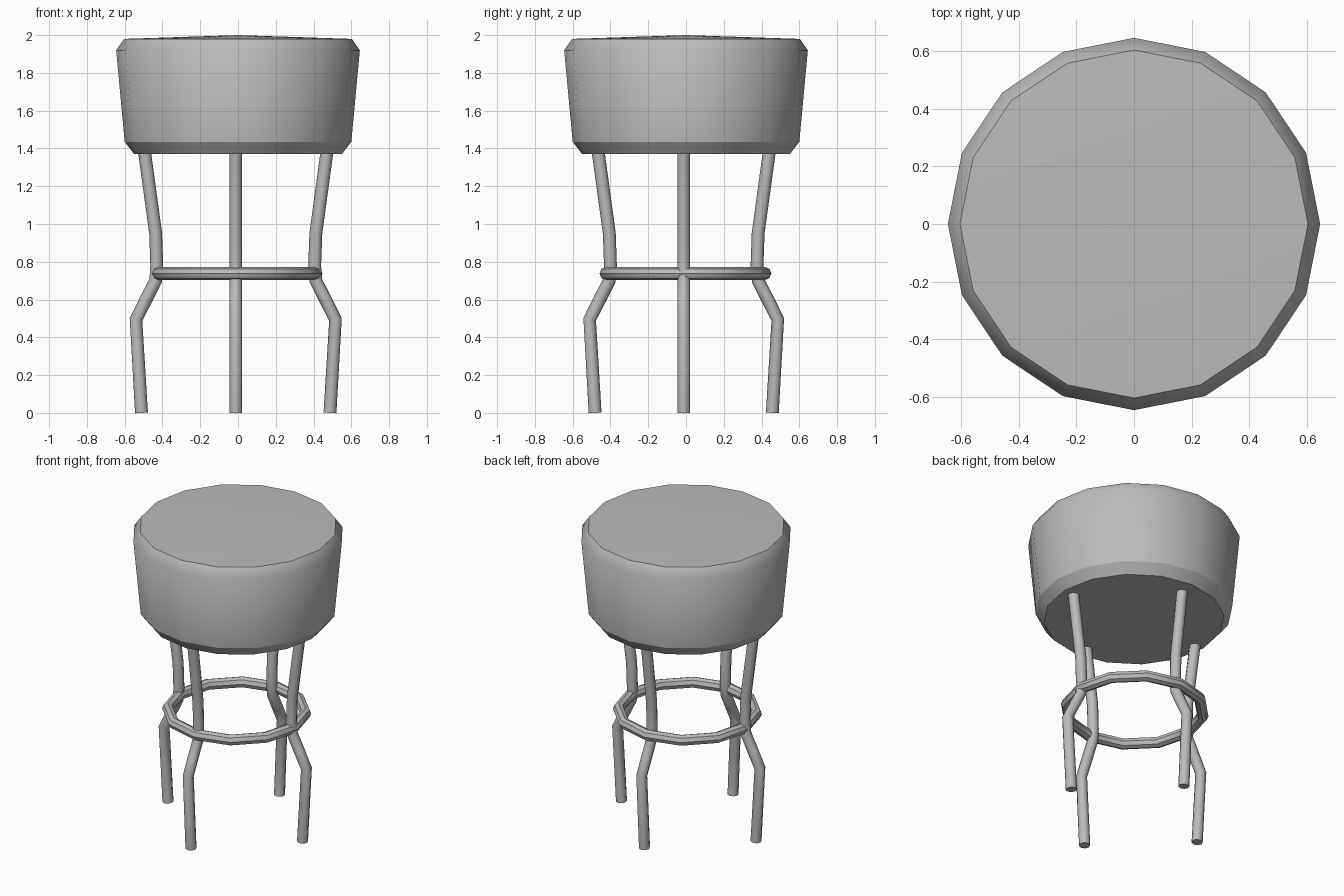
import bpy, bmesh
from math import sin, cos, pi, radians

if "Cube" in bpy.data.objects:
    bpy.data.objects.remove(bpy.data.objects["Cube"])

grey = bpy.data.materials.new("plain_grey")
grey.use_nodes = True
grey.diffuse_color = (0.5, 0.5, 0.5, 1)
grey.node_tree.nodes["Principled BSDF"].inputs["Base Color"].default_value = (0.5, 0.5, 0.5, 1)


def link(name, data):
    obj = bpy.data.objects.new(name, data)
    bpy.context.collection.objects.link(obj)
    data.materials.append(grey)
    return obj


def select(obj):
    bpy.ops.object.select_all(action='DESELECT')
    obj.select_set(True)
    bpy.context.view_layer.objects.active = obj


# Round cushion: a 16-sided lathe with a slightly raised crown
def build_seat():
    bm = bmesh.new()
    profile = [(0.55, 1.37), (0.60, 1.435), (0.645, 1.92), (0.603, 1.98)]
    n = 16
    rings = [[bm.verts.new((r * cos(2 * pi * i / n), r * sin(2 * pi * i / n), z))
              for i in range(n)] for r, z in profile]
    for low, high in zip(rings, rings[1:]):
        for i in range(n):
            j = (i + 1) % n
            bm.faces.new((low[i], low[j], high[j], high[i]))
    bm.faces.new(rings[0][::-1])
    crown = bm.verts.new((0, 0, 2))
    for i in range(n):
        bm.faces.new((rings[-1][i], rings[-1][(i + 1) % n], crown))
    for f in bm.faces:
        f.smooth = True
    # Creases round the base, the lower band and the crown
    for ring in (rings[0], rings[1], rings[3]):
        for i in range(n):
            bm.edges.get((ring[i], ring[(i + 1) % n])).smooth = False
    mesh = bpy.data.meshes.new("seat")
    bm.to_mesh(mesh)
    bm.free()
    link("seat", mesh)


# Bent tube leg running outward in the given direction
def build_leg(name, dx, dy, inset):
    path = [(0.499, 0), (0.528, 0.495), (0.475, 0.6), (0.424, 0.70),
            (0.418, 0.78), (0.424, 0.95), (0.484, 1.39)]
    curve = bpy.data.curves.new(name, 'CURVE')
    curve.dimensions = '3D'
    curve.bevel_depth = 0.034
    curve.bevel_resolution = 2
    curve.use_fill_caps = True
    spline = curve.splines.new('POLY')
    spline.points.add(len(path) - 1)
    for p, (r, z) in zip(spline.points, path):
        p.co = (dx * (r - inset) - 0.012, dy * (r - inset) - 0.012, z, 1)
    select(link(name, curve))
    bpy.ops.object.convert(target='MESH')
    bpy.ops.object.shade_smooth_by_angle(angle=radians(50))


build_seat()
build_leg("left_leg", 1, 0, 0)
build_leg("right_leg", -1, 0, 0)
build_leg("back_leg", 0, 1, 0.03)
build_leg("front_leg", 0, -1, 0.03)

# Foot ring: 12-sided hoop
bpy.ops.mesh.primitive_torus_add(major_segments=12, minor_segments=8, major_radius=0.42,
                                 minor_radius=0.035, location=(-0.008, -0.003, 0.738))
ring = bpy.context.object
ring.name = "foot_ring"
ring.data.materials.append(grey)
bpy.ops.object.shade_smooth_by_angle(angle=radians(30))
